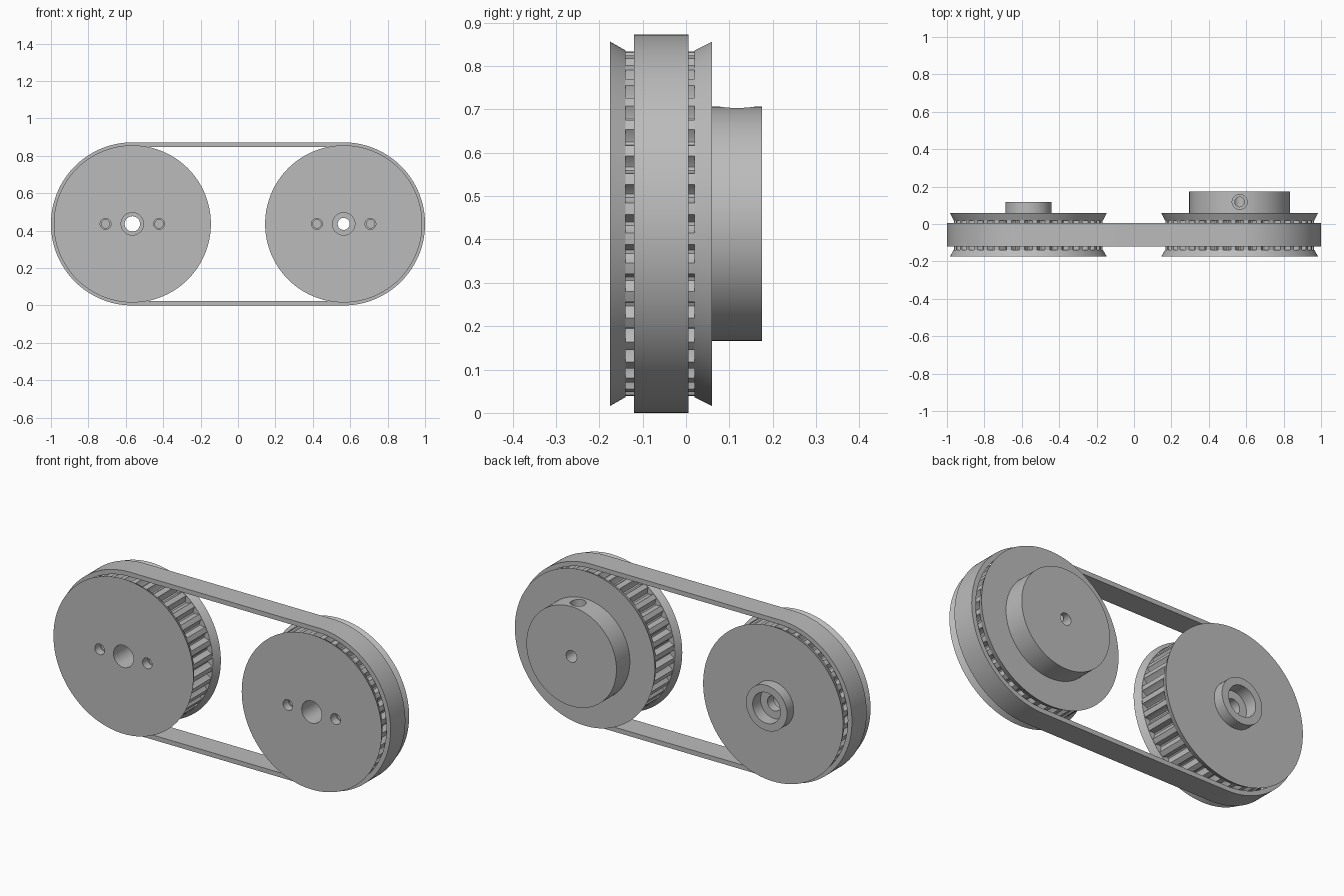
import bpy
import bmesh
from math import cos, sin, pi, radians, copysign
from mathutils import Matrix

cube = bpy.data.objects.get("Cube")
if cube:
    bpy.data.objects.remove(cube, do_unlink=True)

AXLE_X, AXLE_Z = 0.565, 0.436
TEETH = 36
# Depth of the tooth gap, sampled over one pitch
GAP = [0, 0, 0, 0, 0.018, 0.027, 0.027, 0.018]
TOOTH_R = 0.398

grey = bpy.data.materials.new("plain grey")
grey.use_nodes = True
grey.diffuse_color = (0.5, 0.5, 0.5, 1)
grey.node_tree.nodes["Principled BSDF"].inputs["Base Color"].default_value = (0.5, 0.5, 0.5, 1)


def lathe(name, profile, matrix, segments=TEETH * len(GAP), ring=True, stretch=0):
    """Revolve (y, radius) points about y; radius None gives the toothed outline.
    ring joins the profile's ends, otherwise they are capped."""
    bm = bmesh.new()
    loops = []
    for y, radius in profile:
        loop = []
        for i in range(segments):
            a = 2 * pi * (i - 5.5) / segments
            r = TOOTH_R - GAP[i % len(GAP)] if radius is None else radius
            loop.append(bm.verts.new((r * cos(a) + copysign(stretch, cos(a)), y, r * sin(a))))
        loops.append(loop)
    pairs = list(zip(loops, loops[1:]))
    if ring:
        pairs.append((loops[-1], loops[0]))
    else:
        bm.faces.new(loops[0])
        bm.faces.new(loops[-1])
    for p, q in pairs:
        for i in range(segments):
            j = (i + 1) % segments
            bm.faces.new((p[i], p[j], q[j], q[i]))
    bmesh.ops.recalc_face_normals(bm, faces=bm.faces)
    mesh = bpy.data.meshes.new(name)
    bm.to_mesh(mesh)
    bm.free()
    mesh.materials.append(grey)
    obj = bpy.data.objects.new(name, mesh)
    obj.matrix_world = matrix
    bpy.context.collection.objects.link(obj)
    return obj


def select(obj):
    bpy.ops.object.select_all(action='DESELECT')
    obj.select_set(True)
    bpy.context.view_layer.objects.active = obj


def smooth(obj):
    select(obj)
    bpy.ops.object.shade_smooth_by_angle(angle=radians(25))


def cut(obj, cutter):
    select(obj)
    mod = obj.modifiers.new("hole", 'BOOLEAN')
    mod.operation = 'DIFFERENCE'
    mod.solver = 'EXACT'
    mod.object = cutter
    bpy.ops.object.modifier_apply(modifier=mod.name)
    bpy.data.objects.remove(cutter, do_unlink=True)


def pulley(name, x, hub_r, hub_y, bore, recess=None):
    # Flanges, toothed drum and hub in one turned profile
    profile = [(-0.175, 0.06), (-0.175, 0.42), (-0.14, 0.40), (-0.14, None),
               (0.02, None), (0.02, 0.40), (0.06, 0.42), (0.06, hub_r), (hub_y, hub_r)]
    if recess:
        profile += [(hub_y, recess), (0.05, recess), (0.05, bore)]
    else:
        profile += [(hub_y, bore)]
    profile += [(0.0, bore), (0.0, 0.06)]
    obj = lathe(name, profile, Matrix.Translation((x, 0, AXLE_Z)))
    # Stepped blind holes on either side of the bore
    for side in (-1, 1):
        cut(obj, lathe("hole_cutter",
                       [(-0.2, 0.029), (-0.13, 0.029), (-0.13, 0.022), (-0.06, 0.022)],
                       Matrix.Translation((x + side * 0.143, 0, AXLE_Z)), 32, False))
    return obj


plain_pulley = pulley("plain_pulley", -AXLE_X, 0.123, 0.117, 0.041, 0.083)
hub_pulley = pulley("hub_pulley", AXLE_X, 0.27, 0.175, 0.032)

# Set-screw hole running from the top of the large hub into its bore
cut(hub_pulley, lathe("screw_cutter",
                      [(0.01, 0.026), (0.2, 0.026), (0.2, 0.04), (0.32, 0.04)],
                      Matrix.Translation((AXLE_X, 0.118, AXLE_Z)) @ Matrix.Rotation(pi / 2, 4, 'X'),
                      32, False))

# Flat belt around both pulleys
belt = lathe("belt", [(-0.12, 0.436), (0.006, 0.436), (0.006, 0.411), (-0.12, 0.411)],
             Matrix.Translation((0, 0, AXLE_Z)), stretch=AXLE_X - 0.001)

for part in (plain_pulley, hub_pulley, belt):
    smooth(part)
